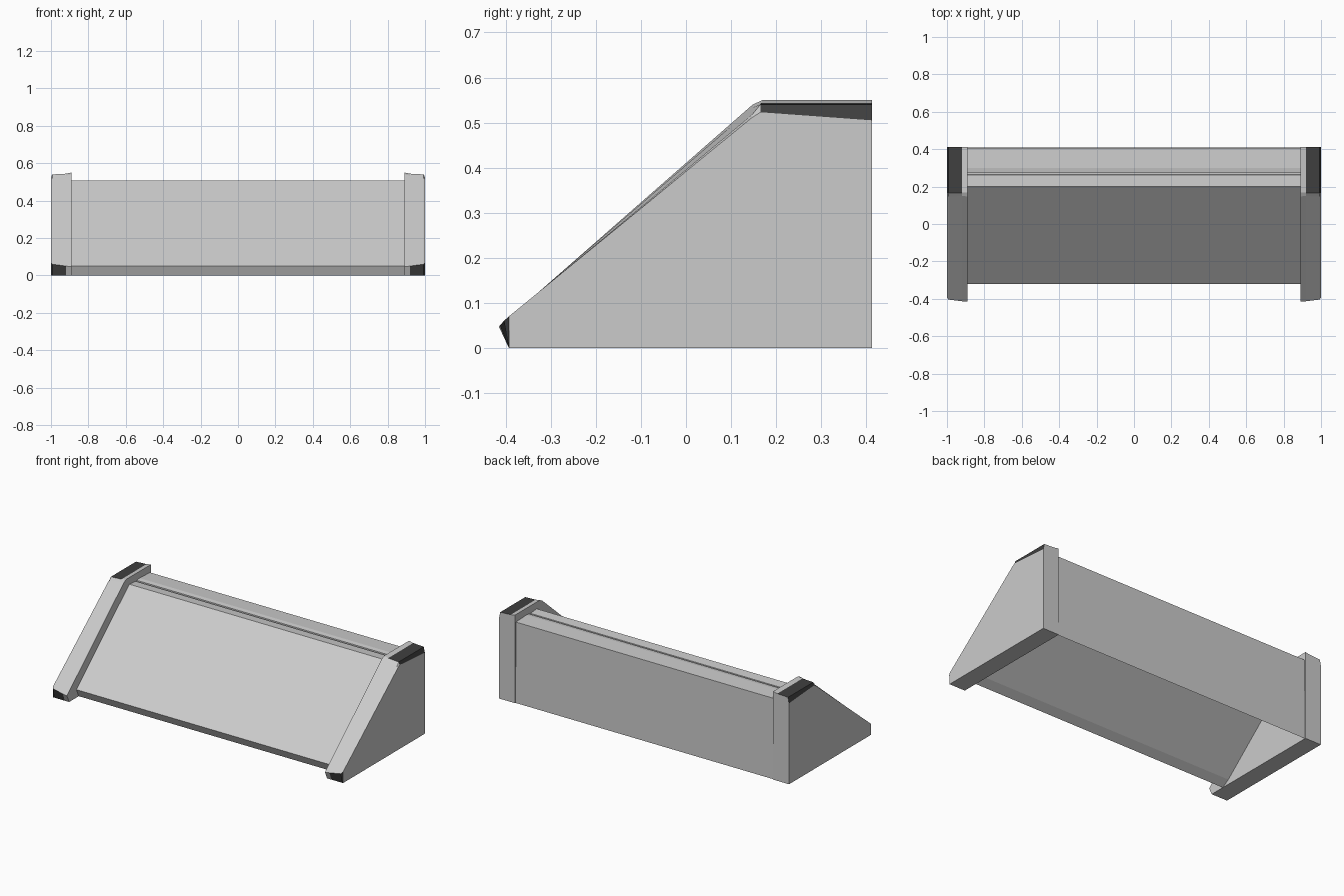
import bpy, bmesh

if "Cube" in bpy.data.objects:
    bpy.data.objects.remove(bpy.data.objects["Cube"])


def loft(name, sections, closed):
    """Bridge matching (y, z) profiles placed at successive x positions."""
    bm = bmesh.new()
    rows = [[bm.verts.new((x, y, z)) for y, z in prof] for x, prof in sections]
    n = len(rows[0])
    for a, b in zip(rows, rows[1:]):
        for i in range(n if closed else n - 1):
            j = (i + 1) % n
            bm.faces.new((a[i], a[j], b[j], b[i]))
    if closed:
        bm.faces.new(rows[0])
        bm.faces.new(rows[-1])
        bmesh.ops.recalc_face_normals(bm, faces=bm.faces)
    me = bpy.data.meshes.new(name)
    bm.to_mesh(me)
    bm.free()
    ob = bpy.data.objects.new(name, me)
    bpy.context.collection.objects.link(ob)
    return ob


# End caps: inner rim profile tapering to a chamfered outer face
inner = [(-.393, 0), (-.415, .047), (.148, .54), (.17, .55), (.413, .55), (.413, 0)]
mid = [(-.393, 0), (-.413, .05), (.149, .534), (.167, .544), (.413, .544), (.413, 0)]
rim = [(-.393, 0), (-.404, .06), (.147, .518), (.165, .54), (.413, .54), (.413, 0)]
outer = [(-.393, 0), (-.393, .07), (.145, .51), (.165, .523), (.413, .505), (.413, 0)]
caps = loft("end_caps", [(.89, inner), (.92, mid), (.993, rim), (1.0, outer)], True)
mirror = caps.modifiers.new("mirror", 'MIRROR')
mirror.use_axis[0] = True

# Dark pads on the top and front tip of each cap
grey = bpy.data.materials.new("cap_grey")
dark = bpy.data.materials.new("cap_dark")
dark.diffuse_color = (.05, .05, .05, 1)
dark.use_nodes = True
dark.node_tree.nodes["Principled BSDF"].inputs["Base Color"].default_value = dark.diffuse_color
caps.data.materials.append(grey)
caps.data.materials.append(dark)
for i in (6, 9, 12, 15):
    caps.data.polygons[i].material_index = 1

# Sloped middle span: front lip, slope, grooved top and back wall
span = [(-.298, 0), (-.322, .05), (.2, .508), (.262, .503), (.265, .49),
        (.272, .49), (.274, .504), (.3, .508), (.405, .503), (.408, 0)]
loft("sloped_span", [(-.89, span), (.89, span)], False)

# Underside of the slab: short front bevel, then parallel to the slope
under = [(-.298, 0), (-.25, .03), (.235, .455), (.395, .455)]
loft("slab_underside", [(-.89, under), (.89, under)], False)
